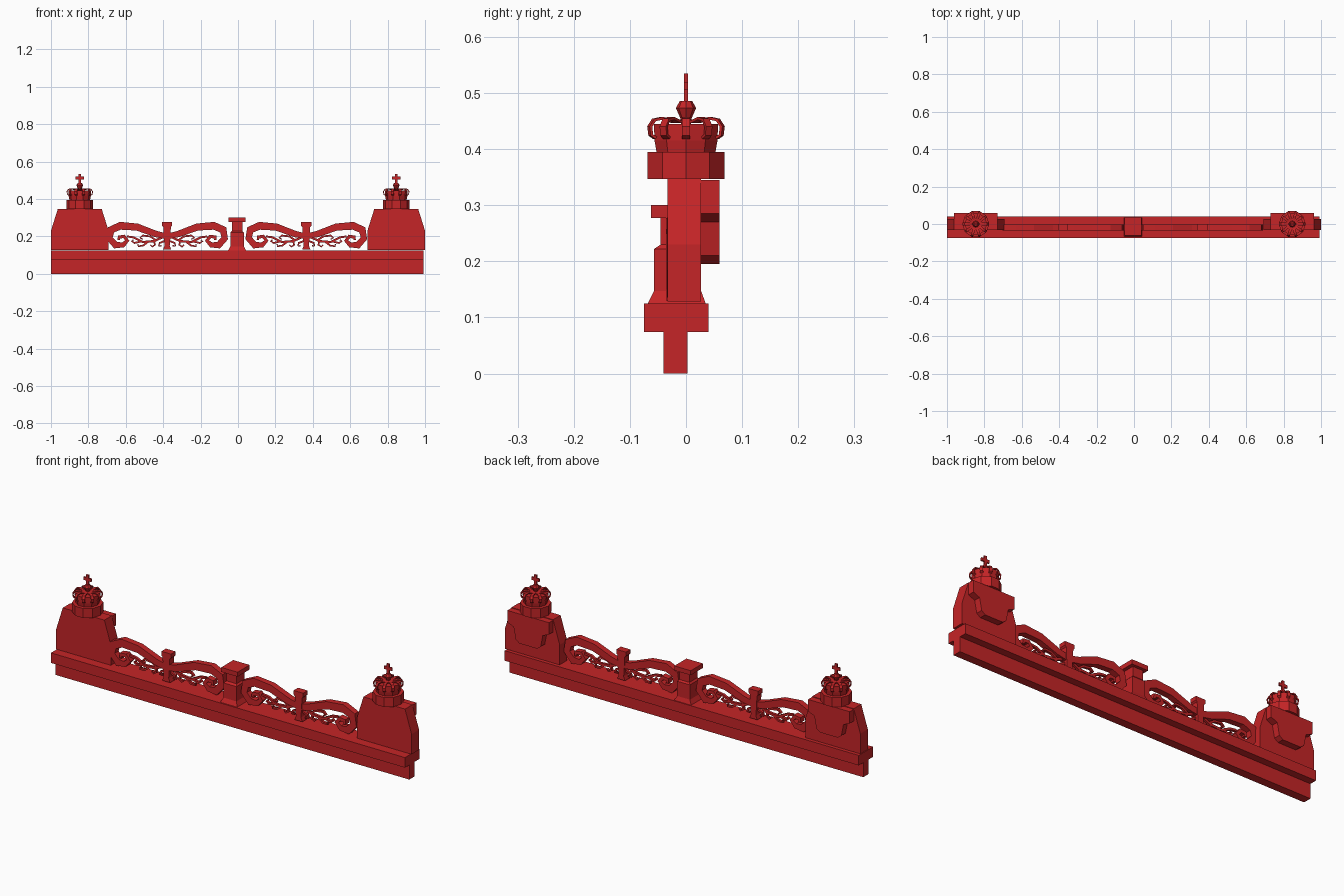
import bpy, bmesh, math
from mathutils import Vector, Matrix

old = bpy.data.objects.get("Cube")
if old:
    bpy.data.objects.remove(old, do_unlink=True)

red = bpy.data.materials.new("deep_red")
red.use_nodes = True
COLOR = (0.56, 0.018, 0.02, 1)
red.diffuse_color = COLOR
red.node_tree.nodes["Principled BSDF"].inputs["Base Color"].default_value = COLOR


def finish(name, bm):
    bmesh.ops.recalc_face_normals(bm, faces=bm.faces)
    mesh = bpy.data.meshes.new(name)
    bm.to_mesh(mesh)
    bm.free()
    mesh.materials.append(red)
    obj = bpy.data.objects.new(name, mesh)
    bpy.context.collection.objects.link(obj)
    return obj


def box(bm, x0, x1, y0, y1, z0, z1):
    size = Matrix.Diagonal((x1 - x0, y1 - y0, z1 - z0, 1))
    mid = Matrix.Translation(((x0 + x1) / 2, (y0 + y1) / 2, (z0 + z1) / 2))
    bmesh.ops.create_cube(bm, size=1, matrix=mid @ size)


def loft(bm, loops):
    """Skin a stack of closed loops of points and cap both ends."""
    rings = [[bm.verts.new(p) for p in loop] for loop in loops]
    n = len(rings[0])
    for a, b in zip(rings, rings[1:]):
        for i in range(n):
            j = (i + 1) % n
            bm.faces.new((a[i], a[j], b[j], b[i]))
    bm.faces.new(rings[0])
    bm.faces.new(rings[-1])


def slab(bm, cx, half, y0, y1):
    """Symmetrical outline given as (half width, z), extruded in y."""
    outline = [(cx - w, z) for w, z in half] + [(cx + w, z) for w, z in reversed(half)]
    loft(bm, [[(x, y, z) for x, z in outline] for y in (y0, y1)])


def ribbon(bm, path, y0, y1, place):
    """Band following (x, z, width) points, placed by a matrix."""
    pts = [Vector(p[:2]) for p in path]
    loops = []
    for i, p in enumerate(pts):
        d = (pts[min(i + 1, len(pts) - 1)] - pts[max(i - 1, 0)]).normalized()
        n = Vector((-d.y, d.x)) * path[i][2] / 2
        a, b = p + n, p - n
        loops.append([place @ Vector(c) for c in
                      ((a.x, y0, a.y), (a.x, y1, a.y), (b.x, y1, b.y), (b.x, y0, b.y))])
    loft(bm, loops)


def lathe(bm, cx, profile, n):
    loft(bm, [[(cx + r * math.cos(math.tau * i / n), r * math.sin(math.tau * i / n), z)
               for i in range(n)] for r, z in profile])


# Long stepped base
bm = bmesh.new()
box(bm, -1, 0.992, -0.04, 0.003, 0, 0.076)
box(bm, -1, 0.992, -0.075, 0.04, 0.074, 0.125)
finish("base_beam", bm)

# Central post with flared foot and square cap
MID = -0.005
bm = bmesh.new()
sections = [(.048, -.068, .035, .125), (.036, -.057, .027, .147), (.036, -.057, .027, .222),
            (.028, -.045, .02, .23), (.028, -.045, .02, .278)]
loft(bm, [[(MID - w, f, z), (MID + w, f, z), (MID + w, b, z), (MID - w, b, z)]
          for w, f, b, z in sections])
box(bm, MID - .046, MID + .046, -.062, .035, .277, .3)
finish("center_post", bm)

PIER = [(.154, .128), (.154, .23), (.117, .348)]
PLATE = [(.05, .195), (.07, .21), (.082, .27), (.117, .285), (.117, .345)]
RAIL = [(0, .2, .03), (.06, .213, .034), (.16, .25, .038), (.25, .257, .042),
        (.3, .235, .042), (.308, .19, .036), (.275, .153, .038), (.235, .155, .028),
        (.213, .178, .022), (.23, .2, .02), (.258, .197, .018), (.258, .18, .014)]
BALUSTER = [(.022, .13), (.014, .15), (.018, .2), (.02, .25), (.027, .257), (.027, .277)]
TENDRILS = [
    [(.015, .2, .012), (.07, .175, .012), (.13, .17, .012), (.18, .195, .011), (.215, .2, .01)],
    [(.06, .18, .01), (.09, .2, .01), (.13, .205, .01), (.145, .192, .008), (.13, .185, .007)],
    [(.07, .175, .01), (.065, .155, .01), (.08, .145, .008), (.09, .155, .007)],
    [(.1, .173, .01), (.13, .15, .01), (.155, .148, .008), (.155, .16, .007)],
    [(.14, .173, .01), (.175, .165, .01), (.19, .175, .008), (.18, .182, .007)],
    [(.015, .175, .01), (.04, .165, .01), (.045, .15, .008), (.03, .15, .007)],
]
ARCH = [(.008, .45, .005), (.025, .449, .005), (.045, .455, .005),
        (.06, .452, .005), (.068, .44, .005), (.066, .425, .005), (.058, .42, .005)]

for side, s in (("left", 1), ("right", -1)):
    # End pier with the stepped plate on its back
    cx = s * .846
    bm = bmesh.new()
    slab(bm, cx, PIER, -.033, .027)
    finish(side + "_pier", bm)
    bm = bmesh.new()
    slab(bm, cx, PLATE, .025, .06)
    finish(side + "_pier_back_plate", bm)

    # Ten-sided pedestal and crown drum
    bm = bmesh.new()
    lathe(bm, cx, [(.072, .347), (.072, .395)], 10)
    finish(side + "_pedestal", bm)
    bm = bmesh.new()
    lathe(bm, cx, [(.055, .394), (.059, .415), (.06, .445)], 10)
    finish(side + "_crown_drum", bm)

    # Arches bending from the crown center over the rim
    bm = bmesh.new()
    for i in range(10):
        turn = Matrix.Translation((cx, 0, 0)) @ Matrix.Rotation(math.tau * i / 10, 4, "Z")
        ribbon(bm, ARCH, -.007, .007, turn)
    finish(side + "_crown_arches", bm)

    # Faceted orb and cross
    bm = bmesh.new()
    lathe(bm, cx, [(.009, .443), (.01, .455), (.018, .473), (.011, .486)], 8)
    finish(side + "_crown_orb", bm)
    bm = bmesh.new()
    box(bm, cx - .007, cx + .007, -.004, .004, .484, .535)
    box(bm, cx - .022, cx + .022, -.004, .004, .505, .52)
    finish(side + "_crown_cross", bm)

    # Baluster in the middle of each span
    bx = s * .372 - .007
    bm = bmesh.new()
    slab(bm, bx, BALUSTER, -.036, .0)
    finish(side + "_baluster", bm)

    # Scrolling rail and thin tendrils, mirrored about the baluster
    rail, vine = bmesh.new(), bmesh.new()
    for m in (1, -1):
        place = Matrix.Translation((bx, 0, 0)) @ Matrix.Diagonal((m, 1, 1, 1))
        ribbon(rail, RAIL, -.034, -.003, place)
        for path in TENDRILS:
            ribbon(vine, path, -.025, -.012, place)
    finish(side + "_scroll_rail", rail)
    finish(side + "_tendrils", vine)
